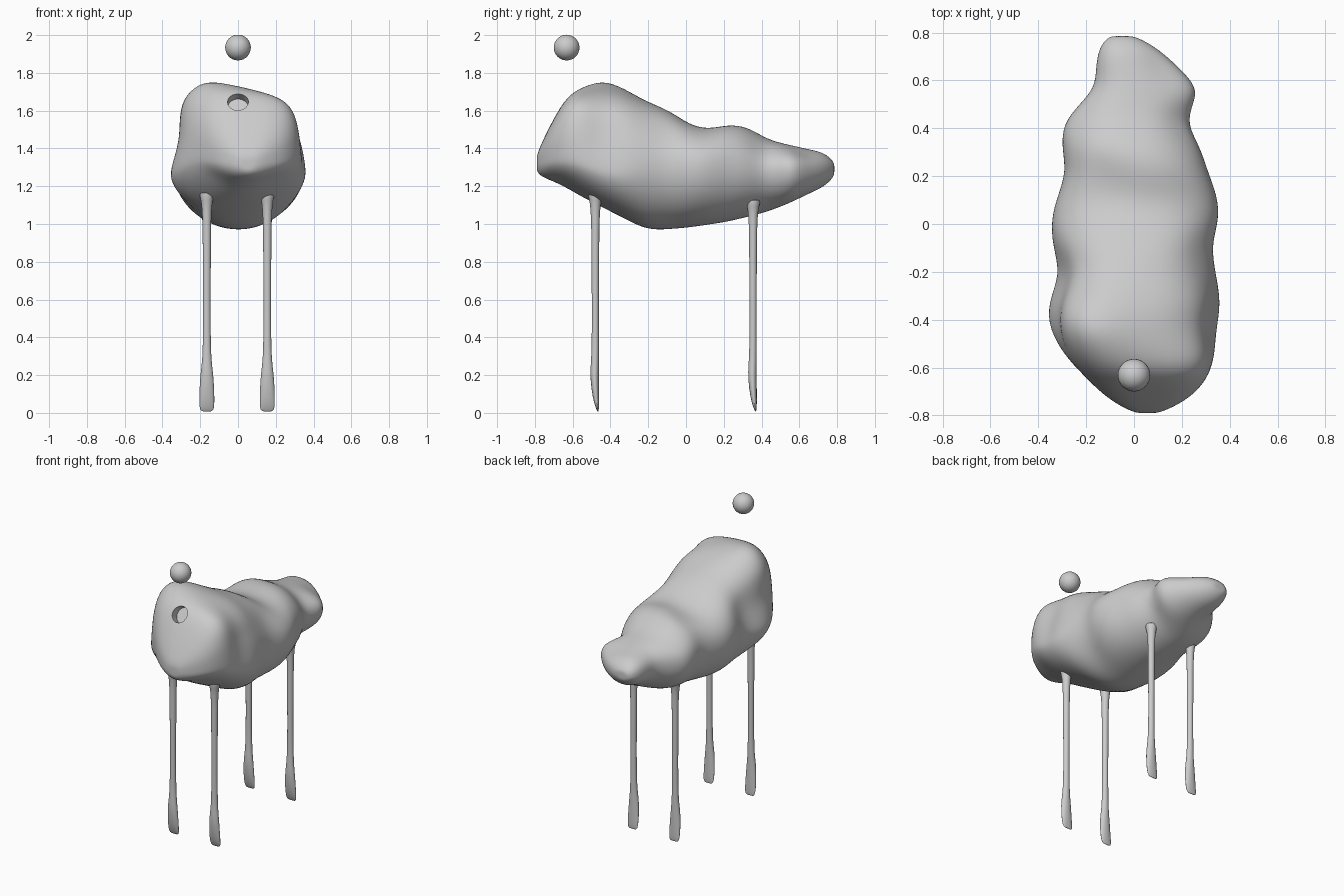
import bpy, bmesh, math
from mathutils import Vector

if "Cube" in bpy.data.objects:
    bpy.data.objects.remove(bpy.data.objects["Cube"])


def loft(name, rings, levels):
    """Skin closed rings of points, close both ends, and subdivide."""
    bm = bmesh.new()
    loops = [[bm.verts.new(p) for p in r] for r in rings]
    n = len(loops[0])
    for a, b in zip(loops, loops[1:]):
        for i in range(n):
            j = (i + 1) % n
            bm.faces.new((a[i], a[j], b[j], b[i]))
    for r in (loops[0], loops[-1]):
        c = bm.verts.new(sum((v.co for v in r), Vector()) / n)
        for i in range(n):
            bm.faces.new((r[i], r[(i + 1) % n], c))
    bmesh.ops.recalc_face_normals(bm, faces=bm.faces)
    me = bpy.data.meshes.new(name)
    bm.to_mesh(me)
    bm.free()
    ob = bpy.data.objects.new(name, me)
    bpy.context.collection.objects.link(ob)
    mod = ob.modifiers.new("subdivision", 'SUBSURF')
    mod.levels = mod.render_levels = levels
    return ob


def finish(ob):
    """Apply modifiers and smooth everything but hard edges."""
    bpy.ops.object.select_all(action='DESELECT')
    ob.select_set(True)
    bpy.context.view_layer.objects.active = ob
    for m in list(ob.modifiers):
        bpy.ops.object.modifier_apply(modifier=m.name)
    bpy.ops.object.shade_smooth_by_angle(angle=math.radians(45))


# Body: y, left x, right x, bottom z, widest z, top z, drop of the top to the right
STATIONS = [
    (-0.79, 0.00, 0.11, 1.27, 1.32, 1.37, 0),
    (-0.75, -0.08, 0.20, 1.24, 1.33, 1.46, 0),
    (-0.70, -0.15, 0.27, 1.22, 1.34, 1.56, 0),
    (-0.63, -0.22, 0.32, 1.185, 1.35, 1.69, .02),
    (-0.55, -0.30, 0.345, 1.14, 1.33, 1.76, .08),
    (-0.44, -0.365, 0.35, 1.085, 1.29, 1.81, .15),
    (-0.33, -0.37, 0.37, 1.03, 1.28, 1.76, .10),
    (-0.21, -0.315, 0.345, 0.965, 1.30, 1.67, .04),
    (-0.09, -0.345, 0.325, 0.97, 1.30, 1.60, -.01),
    (0.02, -0.35, 0.36, 0.98, 1.29, 1.525, 0),
    (0.12, -0.32, 0.35, 0.995, 1.29, 1.505, 0),
    (0.22, -0.285, 0.31, 1.01, 1.29, 1.53, 0),
    (0.32, -0.305, 0.28, 1.035, 1.29, 1.53, .02),
    (0.42, -0.30, 0.225, 1.06, 1.29, 1.465, .02),
    (0.50, -0.23, 0.25, 1.09, 1.29, 1.44, .02),
    (0.57, -0.165, 0.27, 1.12, 1.29, 1.43, .03),
    (0.65, -0.16, 0.20, 1.16, 1.29, 1.41, .03),
    (0.73, -0.15, 0.11, 1.195, 1.29, 1.39, .02),
    (0.785, -0.11, 0.01, 1.25, 1.29, 1.33, 0),
]
# Dents and swellings: centre, radius, amount
LUMPS = [
    ((-0.35, -0.38, 1.48), 0.13, -0.065), ((0.36, -0.40, 1.48), 0.12, -0.035),
    ((-0.20, -0.66, 1.20), 0.13, -0.03), ((0.24, -0.66, 1.20), 0.13, -0.03),
    ((-0.12, 0.18, 1.50), 0.09, -0.025), ((0.16, 0.66, 1.40), 0.10, -0.03),
    ((0.30, -0.10, 1.50), 0.10, -0.02), ((-0.30, -0.20, 1.45), 0.11, -0.03),
    ((-0.16, -0.42, 1.75), 0.09, 0.02), ((0.28, -0.55, 1.63), 0.10, 0.02),
    ((0.22, 0.43, 1.42), 0.09, -0.025), ((-0.25, 0.40, 1.45), 0.10, -0.02),
]
rings = []
SEG = 28
for y, x0, x1, zb, zw, zt, drop in STATIONS:
    axis = Vector(((x0 + x1) / 2, y, zw))
    ring = []
    for i in range(SEG):
        t = 2 * math.pi * i / SEG
        c, s = math.cos(t), math.sin(t)
        p = 0.7 if y < -0.3 else 0.87
        if s < 0:
            p = 1.0
        u = math.copysign(abs(c) ** p, c)
        h = abs(s) ** p
        z = zw + h * (zt - zw - drop * (u + 1) / 2) if s > 0 else zw - h * (zw - zb)
        v = Vector((axis.x + u * (x1 - x0) / 2, y, z))
        d = (v - axis).normalized()
        for centre, r, amount in LUMPS:
            v += d * amount * math.exp(-(v - Vector(centre)).length_squared / r ** 2)
        ring.append(v)
    rings.append(ring)
body = loft("body", rings, 2)

# Shallow round socket in the upper front of the body
normal = Vector((0, -0.85, 0.53)).normalized()
bpy.ops.mesh.primitive_cylinder_add(vertices=32, radius=0.055, depth=0.2,
                                    location=Vector((0, -0.65, 1.652)) + normal * 0.03,
                                    rotation=normal.to_track_quat('Z', 'Y').to_euler())
cutter = bpy.context.object
cutter.name = "socket_cutter"
cutter.hide_render = True
mod = body.modifiers.new("socket", 'BOOLEAN')
mod.operation, mod.solver, mod.object = 'DIFFERENCE', 'EXACT', cutter
finish(body)
bpy.data.objects.remove(cutter)

# Legs: z, half width, half depth, forward/back shift
LEG = [
    (0.008, .034, .003, .014), (0.03, .041, .010, .010), (0.08, .042, .018, .003),
    (0.18, .038, .024, -.004), (0.25, .029, .023, -.003), (0.32, .022, .020, 0),
    (0.55, .020, .019, 0), (0.80, .022, .021, 0), (0.98, .023, .022, 0),
    (1.06, .026, .026, 0), (1.11, .032, .032, 0), (1.15, .045, .045, 0),
]
for y, place, top in ((-0.48, "front", 0.02), (0.355, "back", -0.02)):
    for x, side in ((-0.165, "right"), (0.155, "left")):
        legs = []
        for z, hx, hy, dy in LEG:
            z += top * max(0, z - 0.9) / 0.25
            legs.append([Vector((x + hx * math.cos(a * math.pi / 6),
                                 y + dy + hy * math.sin(a * math.pi / 6), z))
                         for a in range(12)])
        finish(loft(f"{place}_{side}_leg", legs, 1))

# Ball floating above the front
bpy.ops.mesh.primitive_uv_sphere_add(segments=32, ring_count=16, radius=0.068,
                                     location=(0, -0.632, 1.934))
bpy.context.object.name = "floating_ball"
finish(bpy.context.object)
